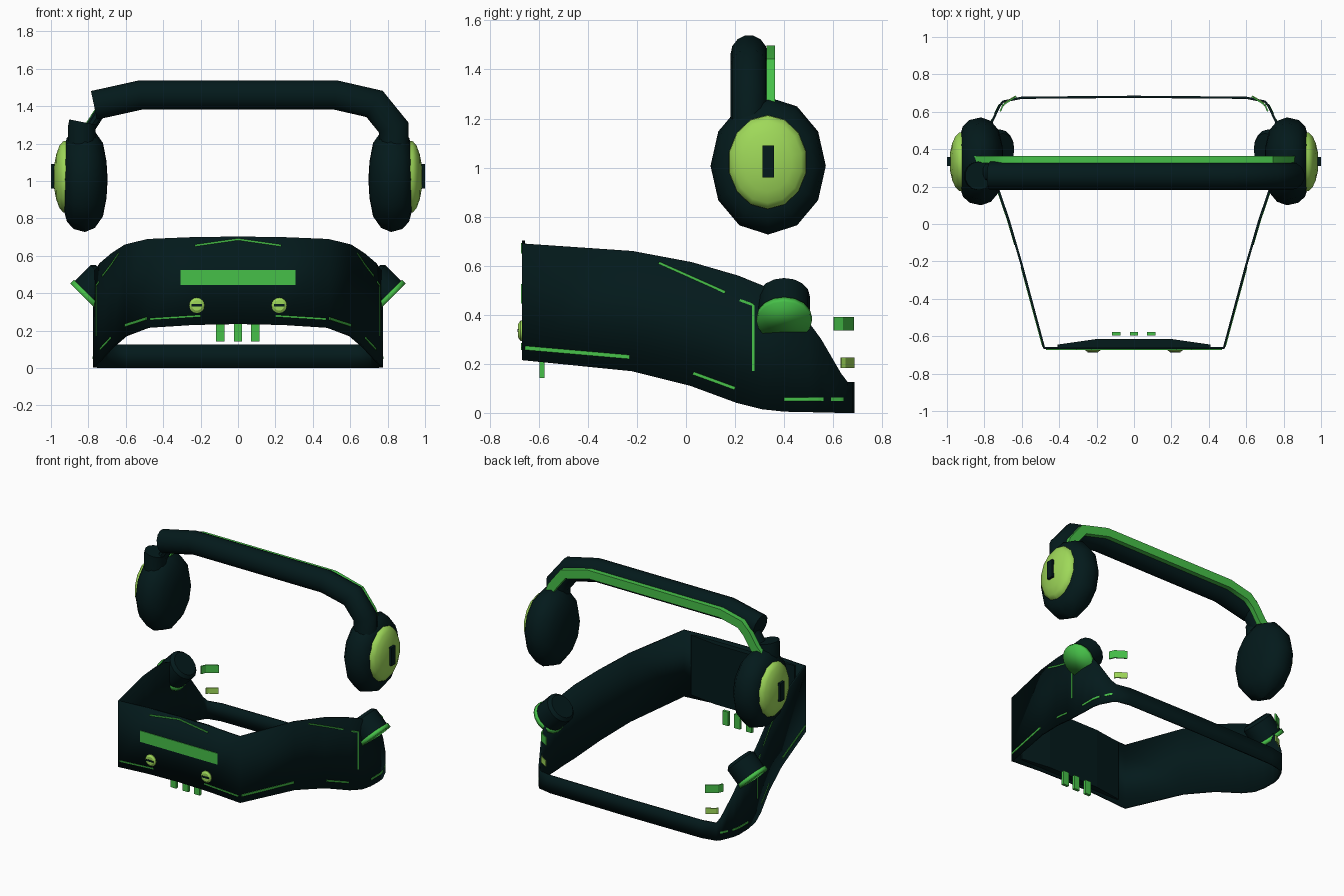
import bpy, bmesh, math
from mathutils import Vector, Matrix

if "Cube" in bpy.data.objects:
    bpy.data.objects.remove(bpy.data.objects["Cube"])


def mat(name, rgb):
    m = bpy.data.materials.new(name)
    m.diffuse_color = (*rgb, 1)
    m.use_nodes = True
    m.node_tree.nodes["Principled BSDF"].inputs["Base Color"].default_value = m.diffuse_color
    return m


DARK = mat("dark_teal", (0.001, 0.010, 0.011))
GREEN = mat("green", (0.062, 0.53, 0.066))
LIME = mat("lime", (0.345, 0.69, 0.10))


def finish(name, bm, m, smooth=True, angle=35):
    bmesh.ops.recalc_face_normals(bm, faces=bm.faces)
    me = bpy.data.meshes.new(name)
    bm.to_mesh(me)
    bm.free()
    me.materials.append(m)
    ob = bpy.data.objects.new(name, me)
    bpy.context.collection.objects.link(ob)
    if smooth:
        bpy.ops.object.select_all(action='DESELECT')
        bpy.context.view_layer.objects.active = ob
        ob.select_set(True)
        bpy.ops.object.shade_smooth_by_angle(angle=math.radians(angle))
    return ob


def box(name, c, size, m):
    bm = bmesh.new()
    bmesh.ops.create_cube(bm, size=1, matrix=Matrix.Translation(c) @ Matrix.Diagonal((*size, 1)))
    return finish(name, bm, m, False)


def bridge(bm, rings):
    n = len(rings[0])
    for a, b in zip(rings, rings[1:]):
        for i in range(n):
            bm.faces.new((a[i], a[(i + 1) % n], b[(i + 1) % n], b[i]))
    bm.faces.new(rings[0])
    bm.faces.new(rings[-1])


def lathe(name, base, axis, profile, m, n=16, sx=1, sy=1, angle=35):
    # profile: (distance along axis, radius); sx and sy make the section oval
    rot = Vector((0, 0, 1)).rotation_difference(Vector(axis)).to_matrix()
    bm = bmesh.new()
    bridge(bm, [[bm.verts.new(Vector(base) + rot @ Vector((sx * r * math.cos(a),
                                                           sy * r * math.sin(a), d)))
                 for a in (2 * math.pi * i / n for i in range(n))] for d, r in profile])
    return finish(name, bm, m, angle=angle)


def sweep(name, path, y, ry, rn, n, m, phase=0.0):
    # section swept along a path in the xz plane, mitred at the bends
    bm = bmesh.new()
    pts = [Vector(p) for p in path]
    rings = []
    for i, p in enumerate(pts):
        d0 = (p - pts[i - 1]).normalized() if i else (pts[1] - p).normalized()
        d1 = (pts[i + 1] - p).normalized() if i < len(pts) - 1 else d0
        t = (d0 + d1).normalized()
        nx, nz = Vector((-t.y, t.x)) / max(0.6, t.dot(d0))
        ring = []
        for k in range(n):
            a = 2 * math.pi * k / n + phase
            s, c = math.sin(a) * rn, math.cos(a) * ry
            ring.append(bm.verts.new((p.x + nx * s, y + c, p.y + nz * s)))
        rings.append(ring)
    bridge(bm, rings)
    return finish(name, bm, m)


def plate(name, pairs, m, thick):
    # strip of quads between point pairs, thickened
    bm = bmesh.new()
    vs = [(bm.verts.new(a), bm.verts.new(b)) for a, b in pairs]
    for p, q in zip(vs, vs[1:]):
        bm.faces.new((p[0], p[1], q[1], q[0]))
    ob = finish(name, bm, m, False)
    s = ob.modifiers.new("plate", 'SOLIDIFY')
    s.thickness = thick
    s.offset = 0


# Visor band: half stations (x, y, bottom, top) from front centre to back centre
HALF = [(0, -.663, .235, .703), (.24, -.663, .23, .70), (.48, -.663, .215, .69),
        (.60, -.22, .17, .66), (.67, .02, .11, .615), (.735, .21, .04, .56),
        (.762, .31, .015, .52), (.768, .40, .005, .46), (.768, .50, .003, .37),
        (.758, .55, .002, .30), (.72, .63, 0, .16), (.70, .655, 0, .125),
        (.60, .675, 0, .125), (0, .68, 0, .125)]
loop = HALF + [(-x, y, b, t) for x, y, b, t in HALF[-2:0:-1]]
bm = bmesh.new()
rows = [(bm.verts.new((x, y, b)), bm.verts.new((x, y, t))) for x, y, b, t in loop]
for i, a in enumerate(rows):
    b = rows[(i + 1) % len(rows)]
    bm.faces.new((a[0], b[0], b[1], a[1]))
band = finish("visor_band", bm, DARK)
mod = band.modifiers.new("wall", 'SOLIDIFY')
mod.thickness = .012
mod.offset = 0

# Inner front panel
bm = bmesh.new()
plan = [(-.41, -.657), (-.41, -.645), (-.2, -.615), (.2, -.615), (.41, -.645), (.41, -.657)]
face = bm.faces.new([bm.verts.new((x, y, .25)) for x, y in plan])
ext = bmesh.ops.extrude_face_region(bm, geom=[face])
bmesh.ops.translate(bm, vec=(0, 0, .43),
                    verts=[v for v in ext["geom"] if isinstance(v, bmesh.types.BMVert)])
finish("inner_panel", bm, DARK, False)


def side_x(y):
    for (x0, y0, *_), (x1, y1, *_) in zip(HALF[2:], HALF[3:]):
        if y0 <= y <= y1:
            return x0 + (x1 - x0) * (y - y0) / (y1 - y0)
    return .48


def trim(name, pts, place, w=.006):
    # thin line following a surface; place maps (u, z) to a 3D point
    for k, (a, b) in enumerate(zip(pts, pts[1:])):
        a, b = Vector(a), Vector(b)
        d = (b - a).normalized()
        nrm = Vector((-d.y, d.x)) * w
        mids = [a.lerp(b, i / 8) for i in range(9)]
        plate(f"{name}_{k}", [(place(*(p + nrm)), place(*(p - nrm))) for p in mids], GREEN, .006)


SIDE_LINES = [([(-.655, .265), (-.23, .228)], .008), ([(-.11, .612), (.16, .492)], .005),
              ([(.22, .46), (.275, .44), (.275, .17)], .005), ([(.03, .162), (.2, .10)], .006),
              ([(.40, .055), (.56, .055)], .007), ([(.59, .055), (.64, .055)], .007)]
CUP = [(.698, .05), (.703, .35), (.722, .70), (.765, .92), (.818, 1), (.88, .94),
       (.915, .80), (.928, .62), (.928, .05)]
COVER = [(.90, 1), (.935, .98), (.955, .86), (.972, .62), (.983, .32), (.986, .05)]
for s, side in ((1, "right"), (-1, "left")):
    # Painted trim lines
    for i, (pts, w) in enumerate(SIDE_LINES):
        trim(f"side_trim_{side}_{i}", pts,
             lambda u, z, s=s: (s * (side_x(u) + .006), u, z), w)
    trim(f"front_trim_{side}", [(s * .2, .279), (s * .47, .262)], lambda u, z: (u, -.67, z), .005)
    trim(f"brow_trim_{side}", [(0, .688), (s * .23, .655)], lambda u, z: (u, -.67, z), .005)

    # Hinge barrel with green cap, tilted outward and down
    axis = Vector((s * .7071, 0, -.7071))
    end = Vector((s * .817, .40, .373))
    lathe(f"hinge_barrel_{side}", end - axis * .165, axis,
          [(0, .085), (.02, .105), (.14, .105)], DARK)
    lathe(f"hinge_cap_{side}", end - axis * .028, axis, [(0, .113), (.028, .113)], GREEN,
          angle=180)

    # Rear corner tabs, bent round the band corner
    for label, path, z, h, m in (
            ("upper", [(.715, .602), (.70, .637), (.63, .682)], .363, .028, GREEN),
            ("lower", [(.70, .632), (.69, .648), (.632, .684)], .205, .021, LIME)):
        plate(f"{label}_tab_{side}", [((s * x, y, z - h), (s * x, y, z + h)) for x, y in path],
              m, .008)

    # Front lamps with dark slots
    lathe(f"lamp_{side}", (s * .22, -.66, .335), (0, -1, 0),
          [(0, .041), (.015, .041), (.024, .028)], LIME)
    box(f"lamp_slot_{side}", (s * .22, -.684, .335), (.055, .006, .012), DARK)

    # Ear cup, outer cover and slot
    lathe(f"ear_cup_{side}", (0, .335, 1.007), (s, 0, 0), CUP, DARK, 12, .28, .235)
    lathe(f"ear_cover_{side}", (0, .333, 1.022), (s, 0, 0), COVER, LIME, 14, .194, .163, 50)
    box(f"ear_slot_{side}", (s * .975, .335, 1.025), (.05, .048, .13), DARK)

# Front light strip and nose pins
box("light_strip", (0, -.667, .485), (.615, .012, .08), GREEN)
for i, x in enumerate((-.095, 0, .092)):
    box(f"nose_pin_{i}", (x, -.587, .192), (.045, .02, .1), GREEN)

# Headband: joined arm on the right, separate stub on the left
sweep("headband", [(-.77, 1.405), (-.70, 1.42), (-.52, 1.46), (.52, 1.46), (.73, 1.412),
                   (.833, 1.285), (.833, 1.12)], .257, .076, .08, 14, DARK)
sweep("left_stub", [(-.835, 1.12), (-.835, 1.29), (-.83, 1.315)], .257, .076, .075, 14, DARK)
sweep("left_link", [(-.80, 1.27), (-.735, 1.37)], .28, .05, .03, 10, DARK)

# Green strip along the back of the headband
sweep("headband_strip", [(-.84, 1.24), (-.79, 1.29), (-.735, 1.375), (-.68, 1.43), (-.52, 1.468),
                         (.52, 1.468), (.725, 1.415), (.815, 1.30), (.838, 1.24)],
      .345, .025, .043, 4, GREEN, math.pi / 4)
